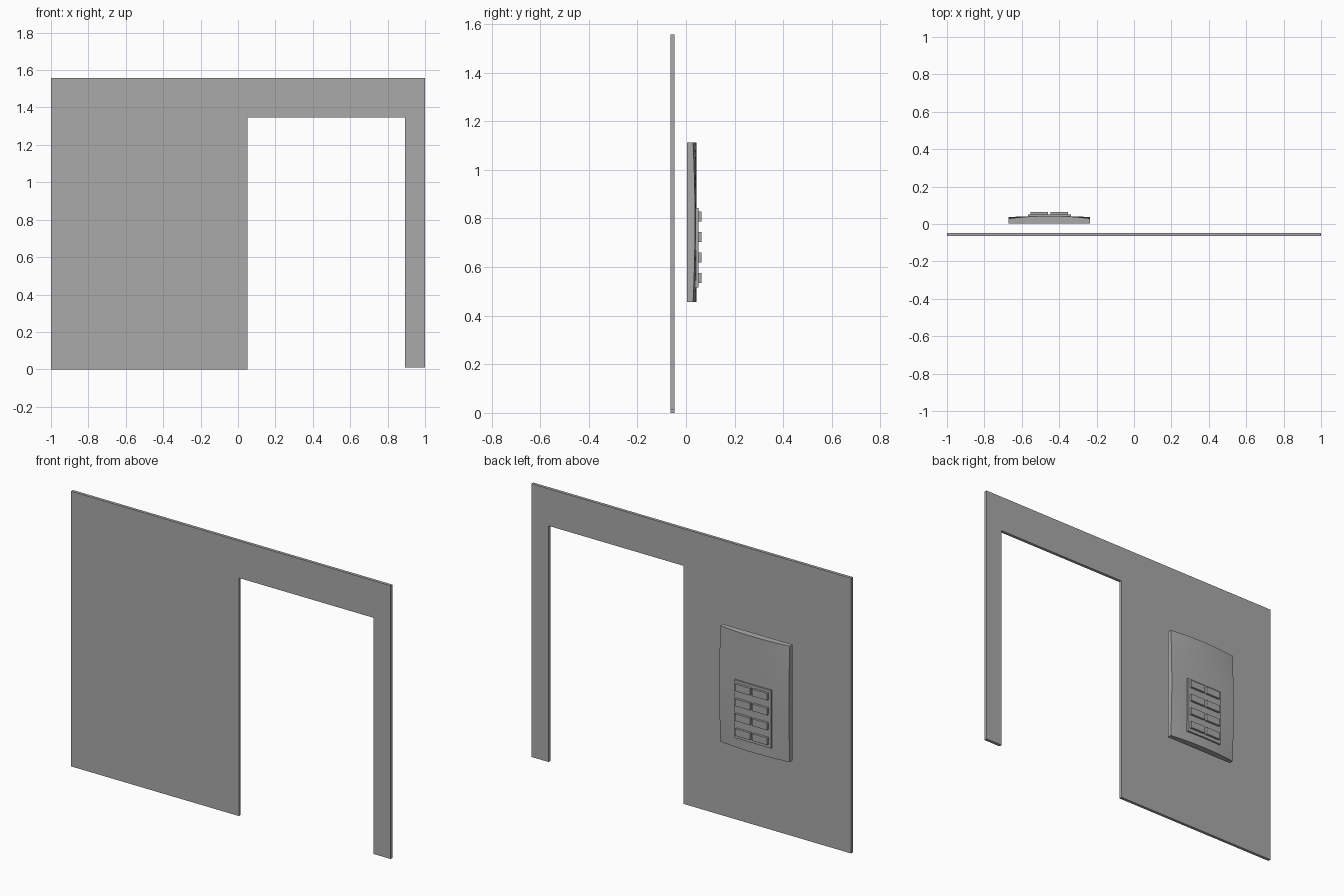
import bpy, bmesh, math

cube = bpy.data.objects.get("Cube")
if cube:
    bpy.data.objects.remove(cube, do_unlink=True)

grey = bpy.data.materials.new("plain_grey")
grey.use_nodes = True
colour = (0.4, 0.4, 0.4, 1.0)
grey.diffuse_color = colour
grey.node_tree.nodes["Principled BSDF"].inputs["Base Color"].default_value = colour


def make_object(name, bm):
    bmesh.ops.recalc_face_normals(bm, faces=bm.faces)
    mesh = bpy.data.meshes.new(name)
    bm.to_mesh(mesh)
    bm.free()
    mesh.materials.append(grey)
    obj = bpy.data.objects.new(name, mesh)
    bpy.context.collection.objects.link(obj)
    return obj


def box(name, x0, x1, y0, y1, z0, z1):
    bm = bmesh.new()
    bmesh.ops.create_cube(bm, size=1)
    for v in bm.verts:
        v.co.x = x1 if v.co.x > 0 else x0
        v.co.y = y1 if v.co.y > 0 else y0
        v.co.z = z1 if v.co.z > 0 else z0
    return make_object(name, bm)


# Wall with a doorway, extruded from its outline
outline = [(-1, 0), (0.05, 0), (0.05, 1.347), (0.893, 1.347),
           (0.893, 0.011), (1, 0.011), (1, 1.557), (-1, 1.557)]
bm = bmesh.new()
face = bm.faces.new([bm.verts.new((x, -0.064, z)) for x, z in outline])
ext = bmesh.ops.extrude_face_region(bm, geom=[face])
for v in ext["geom"]:
    if isinstance(v, bmesh.types.BMVert):
        v.co.y = -0.047
make_object("wall", bm)

# Control panel: a slab whose outward face bulges across its width
CX, HALF_W = -0.4525, 0.2175
Z0, Z1 = 0.457, 1.113
bm = bmesh.new()
bmesh.ops.create_grid(bm, x_segments=16, y_segments=16, size=1)
bmesh.ops.solidify
front = list(bm.faces)
ext = bmesh.ops.extrude_face_region(bm, geom=front, use_keep_orig=True)
back = {g for g in ext["geom"] if isinstance(g, bmesh.types.BMVert)}
for v in bm.verts:
    u, w = v.co.x, v.co.y
    edge = 0.037 - 0.008 * w * w
    y = 0.004 if v in back else 0.043 - (0.043 - edge) * u * u
    v.co = (CX + u * HALF_W, y, (Z0 + Z1) / 2 + w * (Z1 - Z0) / 2)
panel = make_object("control_panel", bm)
bpy.ops.object.select_all(action='DESELECT')
panel.select_set(True)
bpy.context.view_layer.objects.active = panel
bpy.ops.object.shade_smooth_by_angle(angle=math.radians(30))

# Keypad plate with two columns of four buttons
box("keypad_plate", CX - 0.115, CX + 0.115, 0.035, 0.051, 0.515, 0.843)
for row in range(4):
    z = 0.555 + row * 0.0843
    for side in (-1, 1):
        x = CX + side * 0.053
        box(f"button_{row + 1}_{'left' if side > 0 else 'right'}",
            x - 0.047, x + 0.047, 0.045, 0.064, z - 0.02, z + 0.02)
